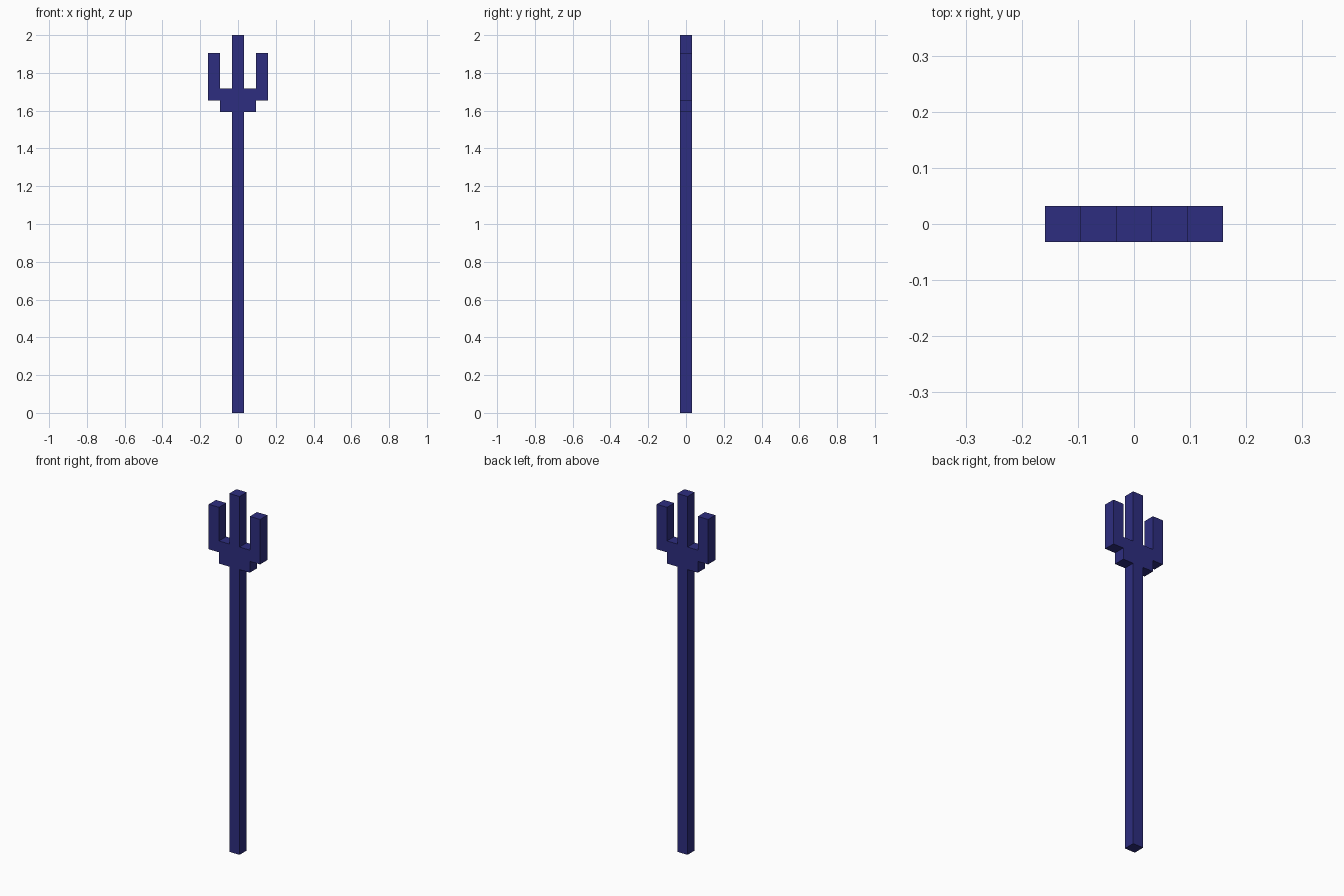
import bpy

cube = bpy.data.objects.get("Cube")
if cube:
    bpy.data.objects.remove(cube, do_unlink=True)

# Single dark blue material
blue = bpy.data.materials.new("dark_blue")
blue.use_nodes = True
COLOR = (0.027, 0.027, 0.215, 1.0)
blue.diffuse_color = COLOR
bsdf = next(n for n in blue.node_tree.nodes if n.type == 'BSDF_PRINCIPLED')
bsdf.inputs["Base Color"].default_value = COLOR
bsdf.inputs["Roughness"].default_value = 0.8

U = 0.0634      # thickness of every bar
H = U / 2


def bar(name, x0, x1, z0, z1):
    """Square-edged bar of depth U spanning the given x and z ranges."""
    bpy.ops.mesh.primitive_cube_add(size=1, location=((x0 + x1) / 2, 0, (z0 + z1) / 2))
    ob = bpy.context.object
    ob.name = name
    ob.scale = (x1 - x0, U, z1 - z0)
    bpy.ops.object.transform_apply(location=False, rotation=False, scale=True)
    ob.data.materials.append(blue)
    return ob


# Shaft running up into the middle prong
bar("shaft_and_middle_prong", -H, H, 0, 2)

# Crossbar halves and raised outer prongs on each side
for side, s in (("left", 1), ("right", -1)):
    for part, a, b, z0, z1 in (("crossbar", H, 3 * H, 1.592, 1.718),
                               ("outer_prong", 3 * H, 5 * H, 1.655, 1.906)):
        x0, x1 = sorted((s * a, s * b))
        bar(f"{side}_{part}", x0, x1, z0, z1)
